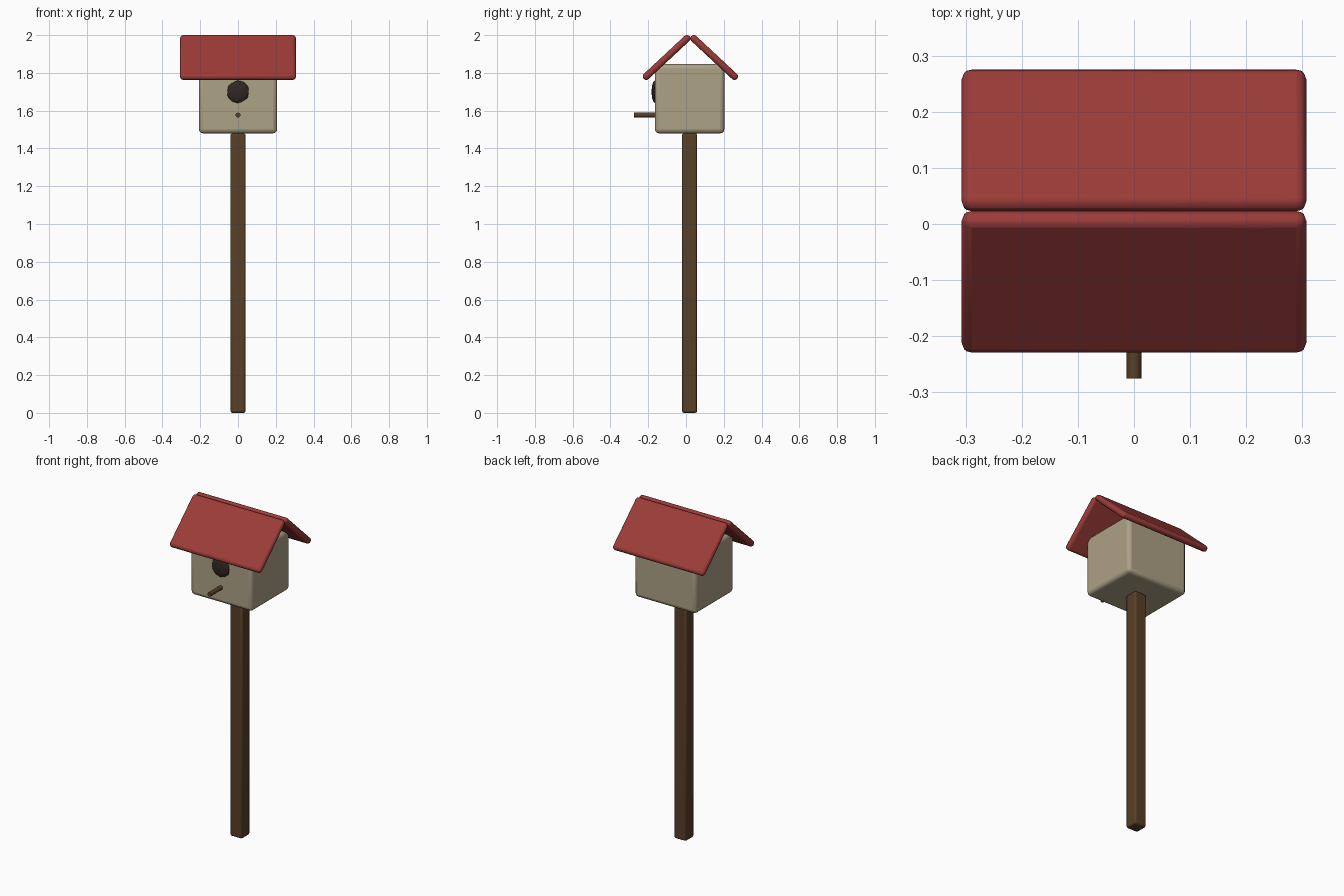
import bpy
from math import radians

if "Cube" in bpy.data.objects:
    bpy.data.objects.remove(bpy.data.objects["Cube"])

YC = 0.023  # depth centre of the house


def material(name, rgb):
    m = bpy.data.materials.new(name)
    m.diffuse_color = (*rgb, 1)
    m.use_nodes = True
    m.node_tree.nodes["Principled BSDF"].inputs["Base Color"].default_value = m.diffuse_color
    return m


WOOD = material("dark_wood", (0.10, 0.05, 0.02))
TAN = material("tan_wall", (0.42, 0.36, 0.24))
RED = material("red_roof", (0.33, 0.045, 0.04))
DARK = material("hole_dark", (0.03, 0.02, 0.015))


def finish(name, mat):
    o = bpy.context.object
    o.name = name
    o.data.materials.append(mat)
    return o


def rounded_box(name, size, loc, mat, radius, segments=3, tilt=0):
    bpy.ops.mesh.primitive_cube_add(size=1, location=loc)
    o = finish(name, mat)
    o.scale = size
    bpy.ops.object.transform_apply(location=False, rotation=False, scale=True)
    o.rotation_euler.x = tilt
    b = o.modifiers.new("rounding", 'BEVEL')
    b.width, b.segments = radius, segments
    bpy.ops.object.shade_smooth_by_angle(angle=radians(40))
    return o


# post and house body
rounded_box("post", (0.08, 0.08, 1.48), (0, YC - 0.004, 0.74), WOOD, 0.01, 2)
rounded_box("house_body", (0.415, 0.368, 0.366), (0, YC - 0.004, 1.663), TAN, 0.022)

# two roof slabs meeting at the ridge
for name, side in (("front_roof", -1), ("back_roof", 1)):
    rounded_box(name, (0.614, 0.331, 0.037), (0, YC + side * 0.126, 1.8815),
                RED, 0.0175, 3, -side * radians(43))

# entrance hole: flattened faceted dome on the front wall
bpy.ops.mesh.primitive_ico_sphere_add(subdivisions=2, radius=0.06, location=(0, -0.165, 1.70))
finish("entrance_hole", DARK).scale.y = 0.3

# perch
bpy.ops.mesh.primitive_cylinder_add(vertices=12, radius=0.013, depth=0.12,
                                    location=(0, -0.215, 1.577), rotation=(radians(90), 0, 0))
finish("perch", WOOD)
bpy.ops.object.shade_smooth_by_angle(angle=radians(40))
